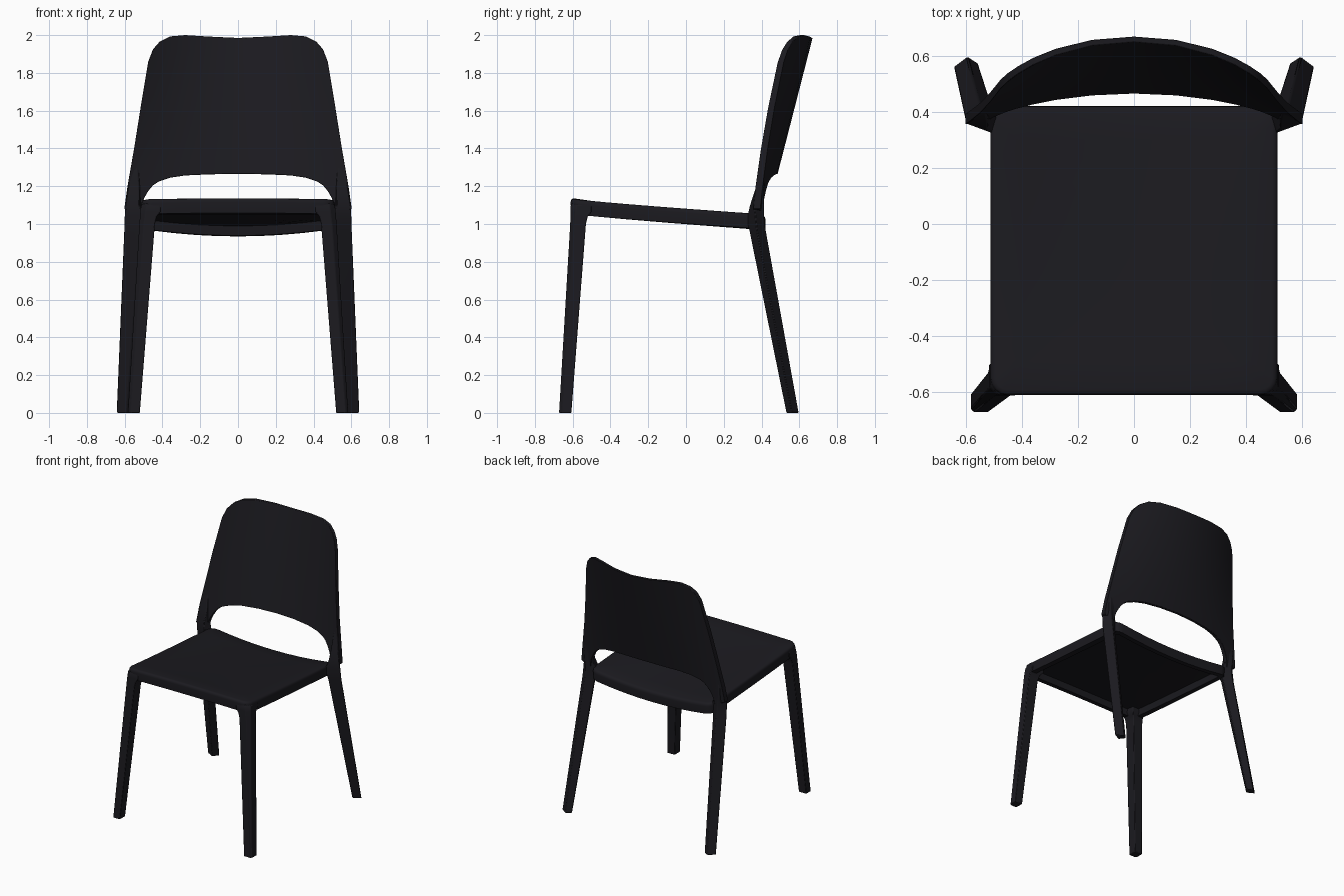
import bpy, bmesh, math

if "Cube" in bpy.data.objects:
    bpy.data.objects.remove(bpy.data.objects["Cube"])

shell = bpy.data.materials.new("dark_plastic")
shell.diffuse_color = (0.011, 0.0105, 0.014, 1)
shell.use_nodes = True
shell.node_tree.nodes["Principled BSDF"].inputs["Base Color"].default_value = shell.diffuse_color


def loft(name, rings, mirror=False, bevel=0.0):
    """Skin a row of closed rings, cap both ends."""
    bm = bmesh.new()
    vs = [[bm.verts.new(p) for p in r] for r in rings]
    n = len(rings[0])
    for a, b in zip(vs, vs[1:]):
        for i in range(n):
            j = (i + 1) % n
            bm.faces.new((a[i], a[j], b[j], b[i]))
    bm.faces.new(vs[0])
    bm.faces.new(vs[-1])
    bmesh.ops.recalc_face_normals(bm, faces=bm.faces)
    me = bpy.data.meshes.new(name)
    bm.to_mesh(me)
    bm.free()
    ob = bpy.data.objects.new(name, me)
    bpy.context.collection.objects.link(ob)
    me.materials.append(shell)
    if bevel:
        m = ob.modifiers.new("soft_edges", 'BEVEL')
        m.width, m.segments = bevel, 2
        m.limit_method, m.angle_limit = 'ANGLE', math.radians(40)
    if mirror:
        ob.modifiers.new("mirror", 'MIRROR')
    bpy.ops.object.select_all(action='DESELECT')
    bpy.context.view_layer.objects.active = ob
    ob.select_set(True)
    bpy.ops.object.shade_smooth_by_angle(angle=math.radians(40))
    return ob


# Seat: concentric rounded rings over a sagging surface, hollow underneath
HX, HY, CY = 0.513, 0.516, -0.095


def seat_z(x, y):
    t = min(1, max(0, (y - CY + HY) / (2 * HY)))
    return 1.134 - 0.08 * t ** 0.85 - (0.045 * t - 0.005) * (1 - (x / HX) ** 2)


def seat_ring(inset, drop, scale=1.0, r=0.06):
    pts = []
    hx, hy = HX - inset, HY - inset
    r = max(r - inset, 0.02)
    corners = [(1, 1, 0), (-1, 1, 90), (-1, -1, 180), (1, -1, 270)]
    arcs = [[(sx * (hx - r) + r * math.cos(math.radians(a0 + k * 22.5)),
              sy * (hy - r) + r * math.sin(math.radians(a0 + k * 22.5))) for k in range(5)]
            for sx, sy, a0 in corners]
    for c in range(4):
        pts += arcs[c]
        p, q = arcs[c][-1], arcs[(c + 1) % 4][0]
        pts += [(p[0] + (q[0] - p[0]) * k / 8, p[1] + (q[1] - p[1]) * k / 8) for k in range(1, 8)]
    return [(x * scale, y * scale + CY, seat_z(x * scale, y * scale + CY) - drop) for x, y in pts]


loft("seat", [seat_ring(0.02, 0, s) for s in (0.05, 0.3, 0.55, 0.8, 1)]
     + [seat_ring(0.008, 0.004), seat_ring(0.002, 0.012), seat_ring(0, 0.024),
        seat_ring(0.004, 0.08), seat_ring(0.045, 0.08), seat_ring(0.05, 0.03)]
     + [seat_ring(0.05, 0.03, s) for s in (0.75, 0.5, 0.25, 0.05)])


def rings(sections):
    return [[(x, y, z) for x, y in pts] for z, pts in sections]


# Front legs: tapered, splayed, running into the seat corners
loft("front_legs", rings([
    (0, [(.52, -.672), (.572, -.672), (.583, -.66), (.583, -.607), (.52, -.607)]),
    (1.0, [(.44, -.613), (.498, -.613), (.522, -.59), (.522, -.53), (.44, -.53)]),
    (1.04, [(.43, -.612), (.492, -.612), (.519, -.588), (.519, -.52), (.43, -.52)]),
    (1.065, [(.41, -.611), (.49, -.611), (.517, -.585), (.517, -.50), (.41, -.50)]),
    (1.10, [(.41, -.610), (.485, -.610), (.513, -.58), (.513, -.50), (.41, -.50)]),
    (1.112, [(.42, -.60), (.48, -.60), (.50, -.575), (.50, -.51), (.42, -.51)]),
]), mirror=True, bevel=0.004)

# Back legs: diagonal section that bends at the seat and fades into the backrest
loft("back_legs", rings([
    (0, [(.588, .530), (.645, .560), (.595, .598), (.555, .572)]),
    (0.96, [(.520, .335), (.605, .376), (.550, .425), (.495, .385)]),
    (1.00, [(.508, .325), (.604, .371), (.550, .418), (.485, .380)]),
    (1.05, [(.508, .325), (.602, .366), (.552, .415), (.490, .385)]),
    (1.10, [(.522, .338), (.598, .358), (.560, .414), (.512, .400)]),
    (1.18, [(.522, .366), (.585, .366), (.566, .414), (.512, .412)]),
    (1.32, [(.530, .398), (.562, .392), (.556, .410), (.520, .420)]),
]), mirror=True, bevel=0.006)

# Backrest: half outline as lower edge / upper edge pairs, wrapped on a leaning curve
half = [(0, 1.265, 0, 1.985), (.15, 1.263, .15, 1.992), (.28, 1.257, .28, 2.0),
        (.36, 1.245, .36, 1.993), (.42, 1.225, .415, 1.965), (.45, 1.205, .45, 1.925),
        (.475, 1.175, .475, 1.86), (.495, 1.14, .515, 1.62), (.508, 1.11, .55, 1.40),
        (.515, 1.08, .585, 1.2), (.52, 1.05, .602, 1.08)]
ROWS = 10


def back_column(bx, bz, tx, tz, side):
    front, rear = [], []
    for i in range(ROWS + 1):
        f = i / ROWS
        x, z = bx + (tx - bx) * f, bz + (tz - bz) * f
        y = .465 + .257 * (z - 1.265) - (.26 + .53 * (z - 1.25)) * x * x
        front.append((side * x, y, z))
        rear.append((side * x, y + .02 + .05 * x * x, z))
    return front + rear[::-1]


loft("backrest", [back_column(*p, -1) for p in half[:0:-1]] + [back_column(*p, 1) for p in half],
     bevel=0.003)
